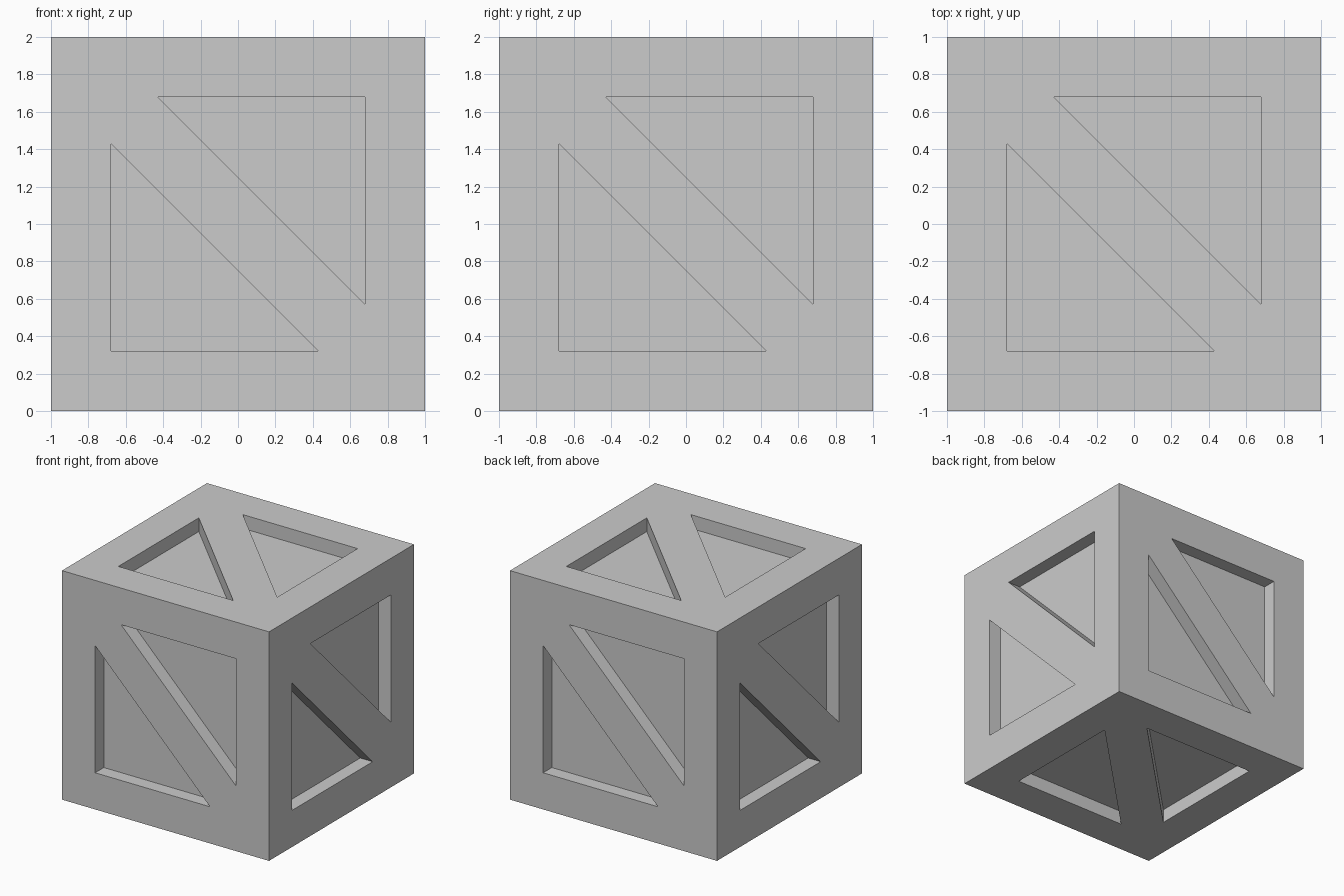
import bpy, bmesh
from math import pi
from mathutils import Matrix, Vector

if "Cube" in bpy.data.objects:
    bpy.data.objects.remove(bpy.data.objects["Cube"])

R, A, B, DEPTH = 1.0, 0.68, 0.43, 0.12   # half size, frame opening, brace notch, recess


def rot(angle, axis):
    return Matrix.Rotation(angle, 4, axis)


def add_side(bm, m):
    """One crate side drawn in local u, v with w pointing outwards."""
    def vert(u, v, w=R):
        return bm.verts.new(m @ Vector((u, v, w)))

    o = [vert(u, v) for u, v in ((-R, -R), (R, -R), (R, R), (-R, R))]
    # Frame opening, counter-clockwise, with the points where the brace meets it
    p = [vert(u, v) for u, v in ((-A, -A), (B, -A), (A, -A), (A, -B),
                                 (A, A), (-B, A), (-A, A), (-A, B))]
    # Frame boards
    for i in range(4):
        j = 2 * i
        bm.faces.new((o[i], o[(i + 1) % 4], p[(j + 2) % 8], p[j + 1], p[j]))
    # Diagonal brace, flush with the frame
    bm.faces.new([p[i] for i in (1, 2, 3, 5, 6, 7)])
    # Recessed triangular panels with their walls
    inward = m.to_3x3() @ Vector((0, 0, -DEPTH))
    for tri in ((0, 1, 7), (4, 5, 3)):
        rim = [p[i] for i in tri]
        floor = [bm.verts.new(v.co + inward) for v in rim]
        bm.faces.new(floor)
        for i in range(3):
            k = (i + 1) % 3
            bm.faces.new((rim[i], rim[k], floor[k], floor[i]))


# Four walls, lid and base
sides = [rot(k * pi / 2, 'Z') @ rot(pi / 2, 'X') for k in range(4)]
sides += [Matrix.Identity(4), rot(pi, 'X')]

bm = bmesh.new()
for m in sides:
    add_side(bm, m)
bmesh.ops.remove_doubles(bm, verts=bm.verts, dist=0.0005)
bmesh.ops.recalc_face_normals(bm, faces=bm.faces)
bmesh.ops.translate(bm, verts=bm.verts, vec=(0, 0, R))

mesh = bpy.data.meshes.new("crate")
bm.to_mesh(mesh)
bm.free()
crate = bpy.data.objects.new("crate", mesh)
bpy.context.collection.objects.link(crate)
